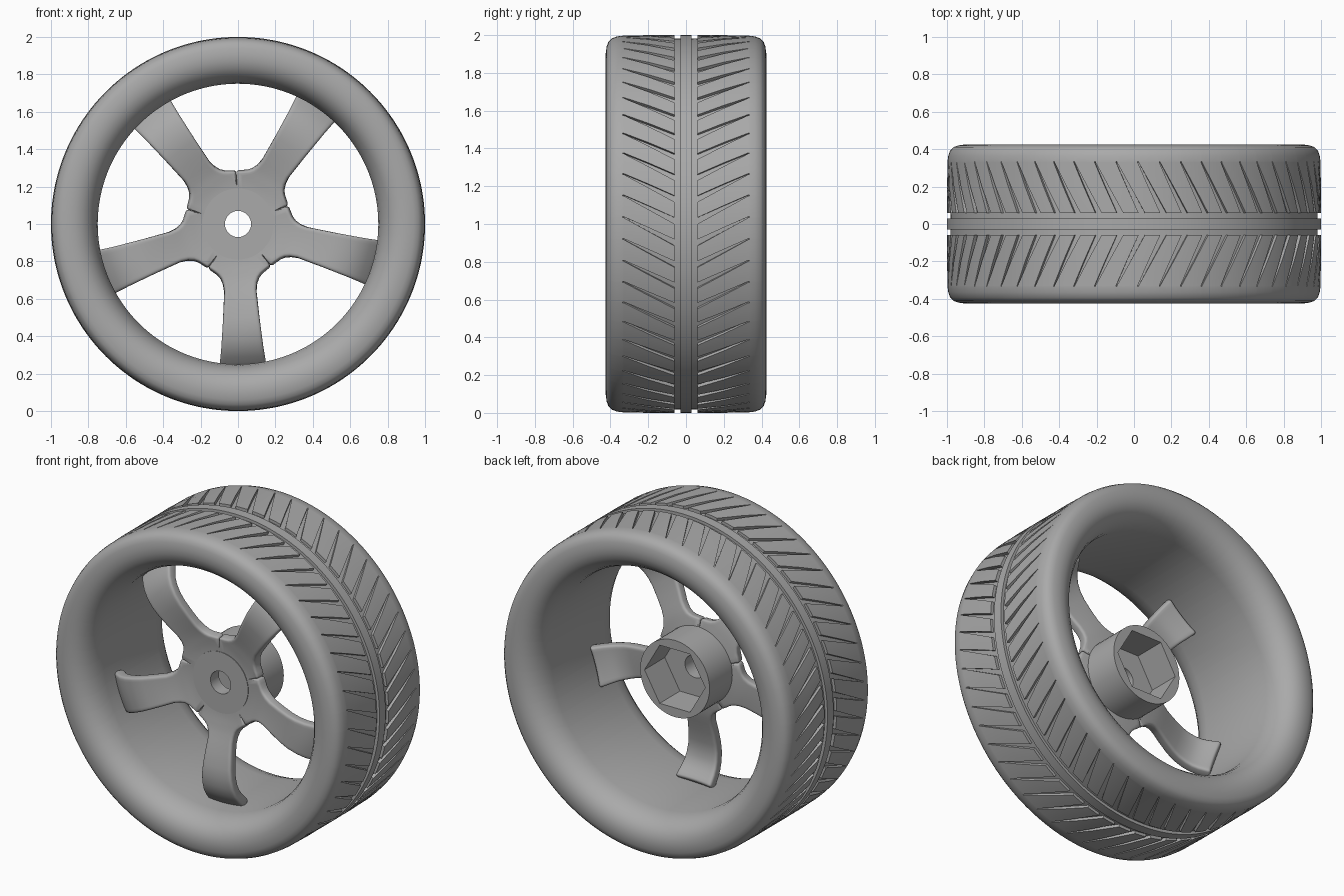
import bpy, bmesh
from math import sin, cos, pi, radians, hypot

cube = bpy.data.objects.get("Cube")
if cube:
    bpy.data.objects.remove(cube)

grey = bpy.data.materials.new("plain grey")
grey.use_nodes = True
COLOUR = (0.4, 0.4, 0.4, 1)
grey.diffuse_color = COLOUR
grey.node_tree.nodes["Principled BSDF"].inputs["Base Color"].default_value = COLOUR

AXLE = 1.0   # height of the wheel centre


def polar(r, a, y):
    return (r * cos(a), y, AXLE + r * sin(a))


def finish(name, bm, mods=()):
    """Clean the mesh, make the object, apply modifiers and smooth it."""
    bmesh.ops.remove_doubles(bm, verts=bm.verts, dist=1e-5)
    bmesh.ops.recalc_face_normals(bm, faces=bm.faces)
    me = bpy.data.meshes.new(name)
    bm.to_mesh(me)
    bm.free()
    me.materials.append(grey)
    ob = bpy.data.objects.new(name, me)
    bpy.context.collection.objects.link(ob)
    for kind, settings in mods:
        m = ob.modifiers.new(kind.title(), kind)
        for key, value in settings.items():
            setattr(m, key, value)
    bpy.ops.object.select_all(action='DESELECT')
    ob.select_set(True)
    bpy.context.view_layer.objects.active = ob
    bpy.ops.object.shade_smooth_by_angle(angle=radians(35))
    return ob


def bridge_rings(bm, rings):
    """Join closed rings of points into a closed ring-shaped solid."""
    vs = [[bm.verts.new(p) for p in ring] for ring in rings]
    n = len(vs[0])
    for i, a in enumerate(vs):
        b = vs[(i + 1) % len(vs)]
        for j in range(n):
            k = (j + 1) % n
            bm.faces.new((a[j], a[k], b[k], b[j]))


# Tyre: half profile as (y, radius, groove depth, groove width)
GROOVES, TWIST, REACH = 54, 0.15, 0.33
half = [
    (0.03, 1, 0, 0.034), (0.03, 0.982, 0, 0.034), (0.06, 0.982, 0, 0.034),
    (0.06, 1, 0.018, 0.034), (0.2, 1, 0.018, 0.02), (REACH, 0.997, 0.014, 0.005),
    (0.335, 0.997, 0, 0.005), (0.365, 0.993, 0, 0.005), (0.393, 0.983, 0, 0.005),
    (0.411, 0.965, 0, 0.005), (0.42, 0.94, 0, 0.005), (0.425, 0.905, 0, 0.005),
    (0.423, 0.87, 0, 0.005), (0.412, 0.835, 0, 0.005), (0.39, 0.803, 0, 0.005),
    (0.355, 0.776, 0, 0.005), (0.31, 0.758, 0, 0.005), (0.26, 0.75, 0, 0.005),
]


def tyre_ring(y, r, depth, width):
    step = 2 * pi / GROOVES
    turn = TWIST * (min(abs(y), REACH) - 0.06) / (REACH - 0.06)
    ring = []
    for i in range(GROOVES):
        a = i * step + turn
        ring += [polar(r, a, y), polar(r - depth, a, y),
                 polar(r - depth, a + width, y), polar(r, a + width, y)]
        ring += [polar(r, a + width + (step - width) * f, y) for f in (1 / 3, 2 / 3)]
    return ring


bm = bmesh.new()
back = [tyre_ring(*p) for p in half]
front = [tyre_ring(-y, r, d, w) for y, r, d, w in half]
bridge_rings(bm, front[::-1] + back)
finish("tyre", bm)

# Hub: barrel with a through hole and a hexagonal pocket at the back
SEGS = 48


def hub_ring(r, y, hexagon=False):
    ring = []
    for i in range(SEGS):
        a = 2 * pi * i / SEGS
        k = cos(pi / 6) / cos(a % (pi / 3) - pi / 6) if hexagon else 1
        ring.append(polar(r * k, a, y))
    return ring


bm = bmesh.new()
bridge_rings(bm, [
    hub_ring(0.07, -0.172), hub_ring(0.19, -0.172), hub_ring(0.19, -0.14),
    hub_ring(0.24, -0.13), hub_ring(0.24, 0.11), hub_ring(0.21, 0.11, True),
    hub_ring(0.21, -0.09, True), hub_ring(0.07, -0.09)])
finish("hub", bm)

# Spokes: outline as (distance along spoke, half width), bowed to the front
outline = [(0.2265, 0.1646), (0.245, 0.14), (0.262, 0.118), (0.282, 0.101),
           (0.31, 0.089), (0.35, 0.084), (0.42, 0.09), (0.5, 0.097), (0.56, 0.103),
           (0.62, 0.109), (0.67, 0.114), (0.71, 0.119), (0.74, 0.123), (0.765, 0.126)]
bow = [(0, -0.168), (0.2, -0.168), (0.3, -0.186), (0.4, -0.216), (0.48, -0.237),
       (0.55, -0.247), (0.61, -0.243), (0.67, -0.225), (0.72, -0.192), (0.8, -0.12)]
ACROSS = [i / 4 for i in range(-4, 5)]


def bow_y(r):
    for (r0, y0), (r1, y1) in zip(bow, bow[1:]):
        if r <= r1:
            return y0 + (y1 - y0) * (r - r0) / (r1 - r0)
    return bow[-1][1]


bm = bmesh.new()
for k in range(5):
    turn = radians(56 + 72 * k)
    rows = [[(r * cos(t * pi / 5), r * sin(t * pi / 5)) for t in ACROSS]
            for r in (0.14, 0.19)]
    rows += [[(u, v * t) for t in ACROSS] for u, v in outline]
    grid = []
    for row in rows:
        grid.append([bm.verts.new((u * cos(turn) - v * sin(turn), bow_y(hypot(u, v)),
                                   AXLE + u * sin(turn) + v * cos(turn)))
                     for u, v in row])
    for a, b in zip(grid, grid[1:]):
        for j in range(len(ACROSS) - 1):
            bm.faces.new((a[j], a[j + 1], b[j + 1], b[j]))
spokes = finish("spokes", bm, [
    ('SOLIDIFY', dict(thickness=0.06, offset=-1)),
    ('BEVEL', dict(width=0.014, segments=3, limit_method='ANGLE', angle_limit=radians(50)))])
# Thicken away from the front whichever way the surface faces
if sum(p.normal.y for p in spokes.data.polygons) > 0:
    spokes.data.flip_normals()
